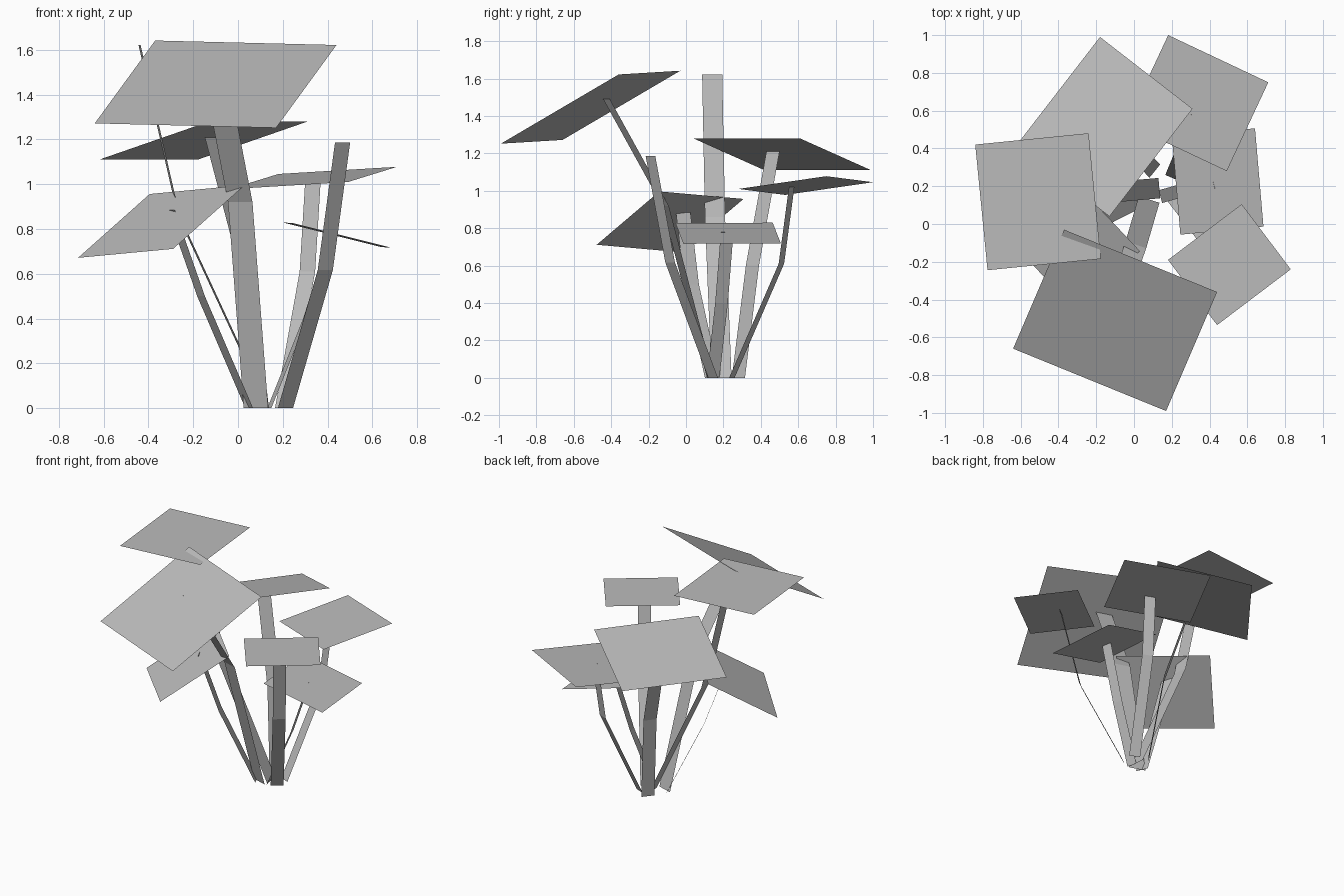
import bpy
from mathutils import Vector

cube = bpy.data.objects.get("Cube")
if cube:
    bpy.data.objects.remove(cube, do_unlink=True)

# Single grey material
grey = bpy.data.materials.new("plain_grey")
grey.use_nodes = True
colour = (0.5, 0.5, 0.5, 1)
grey.diffuse_color = colour
grey.node_tree.nodes["Principled BSDF"].inputs["Base Color"].default_value = colour


def add_mesh(name, verts, faces):
    mesh = bpy.data.meshes.new(name)
    mesh.from_pydata([tuple(v) for v in verts], [], faces)
    mesh.materials.append(grey)
    obj = bpy.data.objects.new(name, mesh)
    bpy.context.collection.objects.link(obj)
    return obj


def add_leaf(name, centre, edge_a, edge_b):
    """Flat four-sided leaf from its centre and two edge vectors, facing up."""
    c, a, b = Vector(centre), Vector(edge_a) / 2, Vector(edge_b) / 2
    if a.cross(b).z < 0:
        a, b = b, a
    add_mesh(name, [c - a - b, c + a - b, c + a + b, c - a + b], [(0, 1, 2, 3)])


def add_stem(name, path, width):
    """Flat bent ribbon, its width lying across the direction of lean."""
    pts = [Vector(p) for p in path]
    lean = pts[-1] - pts[0]
    side = Vector((-lean.y, lean.x, 0)).normalized() * width / 2
    verts = [p + s * side for p in pts for s in (-1, 1)]
    faces = [(2 * i, 2 * i + 1, 2 * i + 3, 2 * i + 2) for i in range(len(pts) - 1)]
    add_mesh(name, verts, faces)


# name: (leaf centre, leaf edges, stem base / bend / tip, stem width)
plants = {
    "front": ((-0.10, -0.51, 1.447), (0.27, 0.63, 0.37), (-0.81, 0.33, 0.02),
              [(0.08, 0.13, 0), (0.01, -0.11, 0.92), (-0.10, -0.425, 1.49)], 0.115),
    "back": ((-0.155, 0.515, 1.195), (0.49, -0.38, 0.17), (-0.44, -0.57, 0),
             [(0.11, 0.28, 0), (0.04, 0.355, 0.60), (-0.12, 0.465, 1.21)], 0.09),
    "back_left": ((0.336, 0.64, 1.028), (0.53, -0.25, 0.032), (-0.22, -0.47, -0.068),
                  [(0.20, 0.245, 0), (0.31, 0.51, 0.61), (0.335, 0.565, 1.02)], 0.075),
    "right": ((-0.508, 0.118, 1.623), (0.60, 0.06, 0), (0.065, -0.665, 0),
              [(0.134, 0.19, 0), (-0.265, 0.155, 0.86), (-0.44, 0.14, 1.623)], 0.108),
    "left": ((0.443, 0.225, 0.773), (0.045, -0.52, -0.003), (-0.44, -0.043, 0.11),
             [(0.14, 0.145, 0), (0.30, 0.19, 0.40), (0.42, 0.22, 0.78)], 0.07),
    "front_left": ((0.505, -0.215, 1.186), (0.26, -0.345, 0), (-0.39, -0.295, 0),
                   [(0.212, 0.145, 0), (0.39, -0.085, 0.617), (0.467, -0.19, 1.186)], 0.085),
    "front_right": ((-0.342, -0.085, 0.834), (0.32, 0.335, 0.285), (-0.425, 0.45, -0.04),
                    [(0.05, 0.14, 0), (-0.165, 0.03, 0.50), (-0.30, -0.015, 0.885)], 0.085),
}
for place, (centre, edge_a, edge_b, path, width) in plants.items():
    add_leaf(place + "_leaf", centre, edge_a, edge_b)
    add_stem(place + "_stem", path, width)
